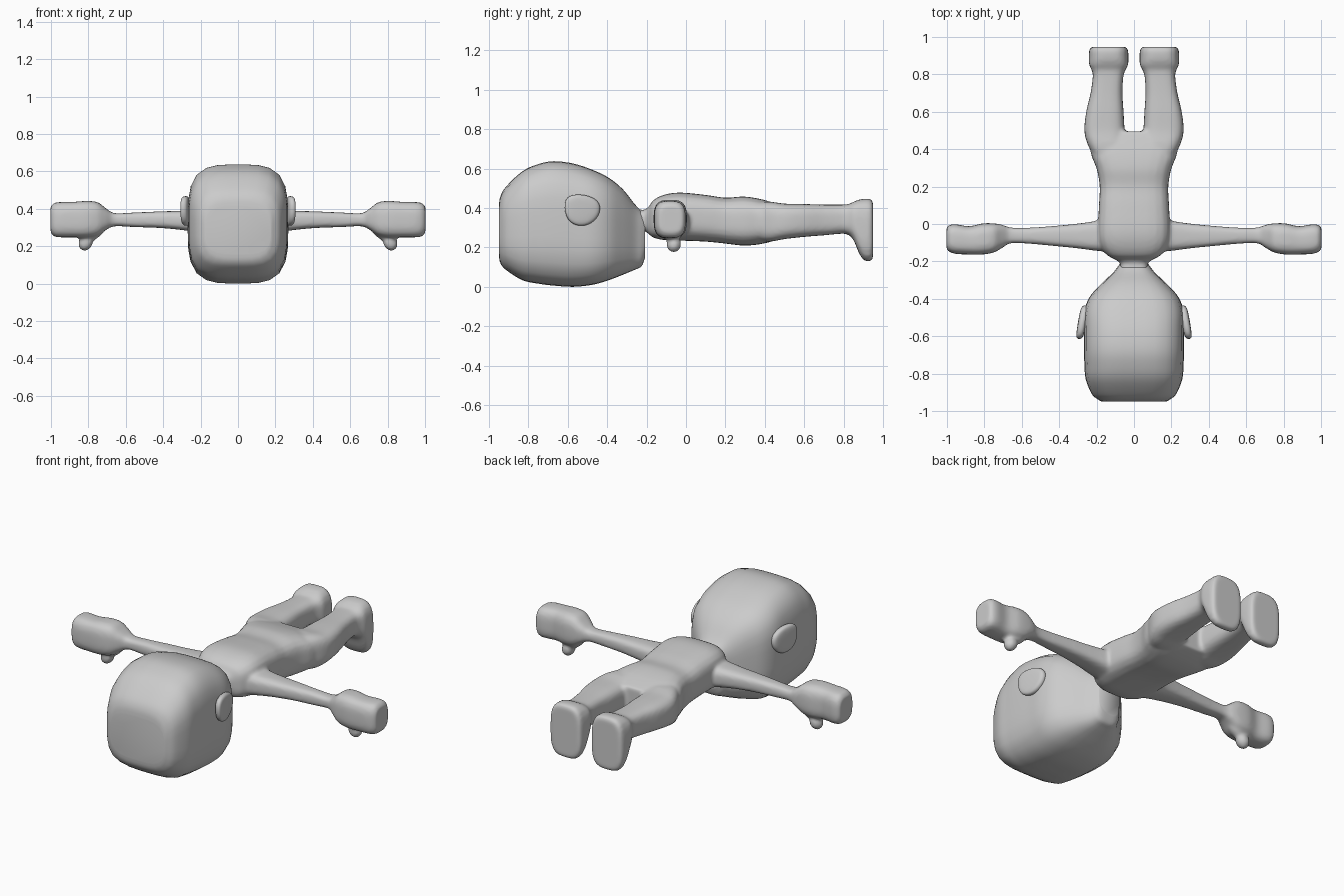
import bpy, bmesh, math
from mathutils import Matrix, Vector


def smooth_rows(rows, steps=4):
    """Catmull-Rom interpolation between the given section rows."""
    out = []
    for i in range(len(rows) - 1):
        p0, p1, p2 = rows[max(i - 1, 0)], rows[i], rows[i + 1]
        p3 = rows[min(i + 2, len(rows) - 1)]
        for s in range(steps):
            u = s / steps
            out.append([0.5 * (2*b + (c - a)*u + (2*a - 5*b + 4*c - d)*u*u
                               + (3*b - a - 3*c + d)*u**3)
                        for a, b, c, d in zip(p0, p1, p2, p3)])
    return out + [list(rows[-1])]


def loft(bm, rows, axis, power, mirror=1, sides=32):
    """Skin rounded-box sections (t, a0, a1, z0, z1) along the x or y axis."""
    rings = []
    for t, a0, a1, z0, z1 in smooth_rows(rows):
        ring = []
        for k in range(sides):
            ang = 2 * math.pi * k / sides
            c, s = math.cos(ang), math.sin(ang)
            r = (abs(c)**power + abs(s)**power) ** (-1 / power)
            a = (a0 + a1) / 2 + (a1 - a0) / 2 * c * r
            z = (z0 + z1) / 2 + (z1 - z0) / 2 * s * r
            x, y = (a, t) if axis == 'y' else (t, a)
            ring.append(bm.verts.new((x * mirror, y, z)))
        rings.append(ring)
    for r0, r1 in zip(rings, rings[1:]):
        for k in range(sides):
            j = (k + 1) % sides
            bm.faces.new((r0[k], r0[j], r1[j], r1[k]))
    bm.faces.new(rings[0])
    bm.faces.new(rings[-1])


def make_object(name, bm):
    bmesh.ops.recalc_face_normals(bm, faces=bm.faces)
    for f in bm.faces:
        f.smooth = True
    me = bpy.data.meshes.new(name)
    bm.to_mesh(me)
    bm.free()
    ob = bpy.data.objects.new(name, me)
    bpy.context.collection.objects.link(ob)
    return ob


def sym(rows):
    return [(t, -w, w, z0, z1) for t, w, z0, z1 in rows]


# Head: large rounded block, face down
bm = bmesh.new()
loft(bm, sym([
    (-0.948, 0.175, 0.16, 0.41), (-0.94, 0.19, 0.12, 0.46),
    (-0.91, 0.225, 0.085, 0.51), (-0.83, 0.258, 0.035, 0.585),
    (-0.75, 0.265, 0.017, 0.622), (-0.67, 0.268, 0.007, 0.637),
    (-0.57, 0.268, 0.001, 0.625), (-0.47, 0.266, 0.012, 0.592),
    (-0.39, 0.237, 0.035, 0.552), (-0.32, 0.175, 0.062, 0.495),
    (-0.26, 0.112, 0.087, 0.42), (-0.225, 0.085, 0.105, 0.385),
    (-0.207, 0.07, 0.15, 0.37)]), 'y', 3.6)
make_object("head", bm)

# Ears: rounded tilted plates with a tapered outline
bm = bmesh.new()
outline = [(-0.62, 0.455), (-0.56, 0.472), (-0.49, 0.465), (-0.43, 0.43),
           (-0.435, 0.36), (-0.49, 0.31), (-0.56, 0.305), (-0.615, 0.35)]
layers = []
for off, scale in ((-0.024, 0.8), (-0.012, 1.0), (0.012, 1.0), (0.022, 0.75)):
    layers.append([bm.verts.new((0.279 - 0.17 * (y + 0.53) * scale + off,
                                 -0.53 + (y + 0.53) * scale,
                                 0.39 + (z - 0.39) * scale)) for y, z in outline])
for l0, l1 in zip(layers, layers[1:]):
    for k in range(8):
        j = (k + 1) % 8
        bm.faces.new((l0[k], l0[j], l1[j], l1[k]))
bm.faces.new(layers[0])
bm.faces.new(layers[-1])
ears = make_object("ears", bm)
ears.modifiers.new("mirror", 'MIRROR')
ears.modifiers.new("rounding", 'SUBSURF').levels = 2
ears.modifiers["rounding"].render_levels = 2

# Body: neck and torso
bm = bmesh.new()
loft(bm, sym([
    (-0.27, 0.08, 0.29, 0.40), (-0.215, 0.072, 0.285, 0.39),
    (-0.19, 0.10, 0.27, 0.405), (-0.165, 0.145, 0.25, 0.44),
    (-0.11, 0.182, 0.238, 0.467), (-0.03, 0.192, 0.235, 0.478),
    (0.10, 0.187, 0.23, 0.466), (0.20, 0.183, 0.22, 0.452),
    (0.29, 0.198, 0.21, 0.458), (0.37, 0.228, 0.216, 0.447),
    (0.44, 0.235, 0.232, 0.428), (0.495, 0.20, 0.25, 0.41)]), 'y', 3.4)

for side in (1, -1):
    # Legs with upturned blocky feet
    loft(bm, [
        (0.32, 0.03, 0.19, 0.24, 0.43), (0.42, 0.04, 0.245, 0.23, 0.432),
        (0.50, 0.05, 0.265, 0.243, 0.422), (0.60, 0.056, 0.255, 0.254, 0.42),
        (0.70, 0.062, 0.232, 0.262, 0.417), (0.79, 0.057, 0.22, 0.27, 0.417),
        (0.825, 0.045, 0.227, 0.263, 0.42), (0.85, 0.032, 0.239, 0.235, 0.432),
        (0.875, 0.03, 0.241, 0.175, 0.442), (0.90, 0.03, 0.241, 0.137, 0.446),
        (0.93, 0.032, 0.239, 0.13, 0.446), (0.947, 0.042, 0.228, 0.142, 0.435)],
        'y', 3.4, side)
    # Arms with mitten hands
    loft(bm, [
        (0.10, -0.15, 0.04, 0.25, 0.41), (0.20, -0.143, 0.017, 0.272, 0.397),
        (0.30, -0.13, 0.002, 0.287, 0.39), (0.42, -0.118, -0.010, 0.298, 0.386),
        (0.56, -0.105, -0.02, 0.303, 0.38), (0.66, -0.103, -0.019, 0.307, 0.377),
        (0.705, -0.128, -0.004, 0.288, 0.402), (0.75, -0.152, 0.003, 0.258, 0.435),
        (0.81, -0.163, 0.003, 0.247, 0.442), (0.88, -0.163, -0.012, 0.248, 0.437),
        (0.95, -0.16, -0.002, 0.248, 0.436), (0.985, -0.15, -0.005, 0.254, 0.43),
        (1.002, -0.135, -0.02, 0.275, 0.41)], 'x', 3.2, side)
    # Thumbs: a tapered root and a round tip
    for (x, z), size, tilt in (((0.765, 0.29), (0.045, 0.042, 0.075), -0.75),
                               ((0.815, 0.218), (0.037, 0.038, 0.044), -0.5)):
        mat = (Matrix.Translation(Vector((x * side, -0.062, z)))
               @ Matrix.Rotation(tilt * side, 4, 'Y')
               @ Matrix.Diagonal((*size, 1)))
        bmesh.ops.create_uvsphere(bm, u_segments=20, v_segments=12,
                                  radius=1, matrix=mat)

# Fuse the body into one soft skin
body = make_object("body", bm)
fuse = body.modifiers.new("fuse", 'REMESH')
fuse.mode = 'VOXEL'
fuse.voxel_size = 0.01
fuse.use_smooth_shade = True
soften = body.modifiers.new("soften", 'SMOOTH')
soften.factor = 0.5
soften.iterations = 5
